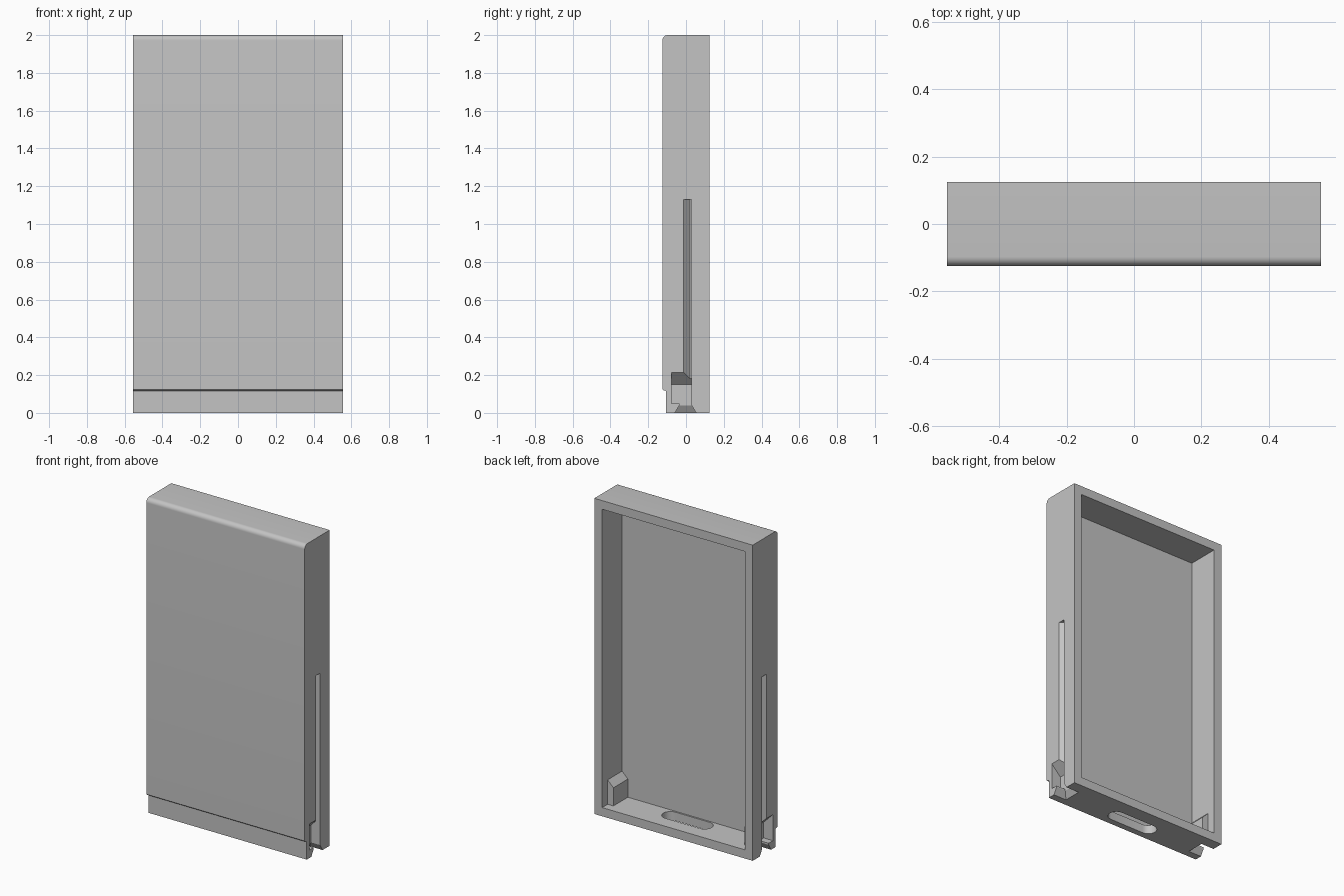
import bpy, bmesh, math

if "Cube" in bpy.data.objects:
    bpy.data.objects.remove(bpy.data.objects["Cube"])

grey = bpy.data.materials.new("plain grey")
grey.diffuse_color = (0.55, 0.55, 0.55, 1)
grey.use_nodes = True
grey.node_tree.nodes["Principled BSDF"].inputs["Base Color"].default_value = grey.diffuse_color


def loft(name, lower, upper):
    """Closed solid between two matching 3D outlines."""
    bm = bmesh.new()
    a = [bm.verts.new(p) for p in lower]
    b = [bm.verts.new(p) for p in upper]
    n = len(a)
    bm.faces.new(a)
    bm.faces.new(b)
    for i in range(n):
        j = (i + 1) % n
        bm.faces.new((a[i], a[j], b[j], b[i]))
    bmesh.ops.recalc_face_normals(bm, faces=bm.faces)
    mesh = bpy.data.meshes.new(name)
    bm.to_mesh(mesh)
    bm.free()
    mesh.materials.append(grey)
    ob = bpy.data.objects.new(name, mesh)
    bpy.context.collection.objects.link(ob)
    return ob


def along_x(name, pts, x0, x1):
    return loft(name, [(x0, y, z) for y, z in pts], [(x1, y, z) for y, z in pts])


def along_y(name, pts, y0, y1):
    return loft(name, [(x, y0, z) for x, z in pts], [(x, y1, z) for x, z in pts])


def along_z(name, pts, z0, z1):
    return loft(name, [(x, y, z0) for x, y in pts], [(x, y, z1) for x, y in pts])


def rect(a0, a1, b0, b1):
    return [(a0, b0), (a1, b0), (a1, b1), (a0, b1)]


def combine(target, tool, operation):
    """Apply a boolean and discard the tool."""
    mod = target.modifiers.new("cut", "BOOLEAN")
    mod.operation, mod.solver, mod.object = operation, "EXACT", tool
    bpy.context.view_layer.objects.active = target
    bpy.ops.object.modifier_apply(modifier=mod.name)
    bpy.data.objects.remove(tool, do_unlink=True)


# Outer shell: side profile with stepped lower front and rounded top front edge
R = 0.028
profile = [(0.125, 0), (0.125, 2)]
for i in range(9):
    t = math.pi / 2 * (1 + i / 8)
    profile.append((-0.125 + R + R * math.cos(t), 2 - R + R * math.sin(t)))
profile += [(-0.125, 0.125), (-0.12, 0.12), (-0.105, 0.116), (-0.105, 0)]
shell = along_x("tray_shell", profile, -0.555, 0.555)

# Deep recess open to the back
combine(shell, along_x("recess", rect(-0.075, 0.2, 0.055, 1.945), -0.5, 0.5), "DIFFERENCE")

for s in (-1, 1):
    # Sloped housing inside each lower corner
    bump = [(0.52, 0.03), (0.46, 0.03), (0.46, 0.17), (0.5, 0.21), (0.52, 0.21)]
    combine(shell, along_y("corner_housing", [(s * x, z) for x, z in bump], -0.09, 0.07), "UNION")

for s in (-1, 1):
    # Socket with sloped roof
    socket = [(0.6, 0.05), (0.49, 0.05), (0.49, 0.15), (0.555, 0.215), (0.6, 0.26)]
    combine(shell, along_y("socket", [(s * x, z) for x, z in socket], -0.078, 0.03), "DIFFERENCE")
    # Neck below the socket
    neck = [(s * x, y) for x, y in rect(0.49, 0.6, -0.035, 0.03)]
    combine(shell, along_z("neck", neck, 0.02, 0.08), "DIFFERENCE")
    # Flared mouth at the bottom edge
    low = [(s * x, y, -0.008) for x, y in rect(0.459, 0.6, -0.064, 0.059)]
    high = [(s * x, y, 0.04) for x, y in rect(0.49, 0.6, -0.035, 0.03)]
    combine(shell, loft("mouth", low, high), "DIFFERENCE")
    # Long side groove with one sloped wall
    groove = [(0.6, -0.013), (0.555, -0.013), (0.522, 0.02), (0.522, 0.03), (0.6, 0.03)]
    combine(shell, along_z("groove", [(s * x, y) for x, y in groove], 0.1, 1.13), "DIFFERENCE")

# Rounded slot through the bottom wall
r, half, yc = 0.05, 0.12, -0.015
slot = []
for side in (1, -1):
    for i in range(13):
        t = -math.pi / 2 + math.pi * i / 12
        slot.append((side * (half + r * math.cos(t)), yc + side * r * math.sin(t)))
combine(shell, along_z("bottom_slot", slot, -0.05, 0.1), "DIFFERENCE")

# Smooth the rounded parts, keep edges sharp
bpy.ops.object.select_all(action="DESELECT")
shell.select_set(True)
bpy.context.view_layer.objects.active = shell
bpy.ops.object.shade_smooth_by_angle(angle=math.radians(25))
